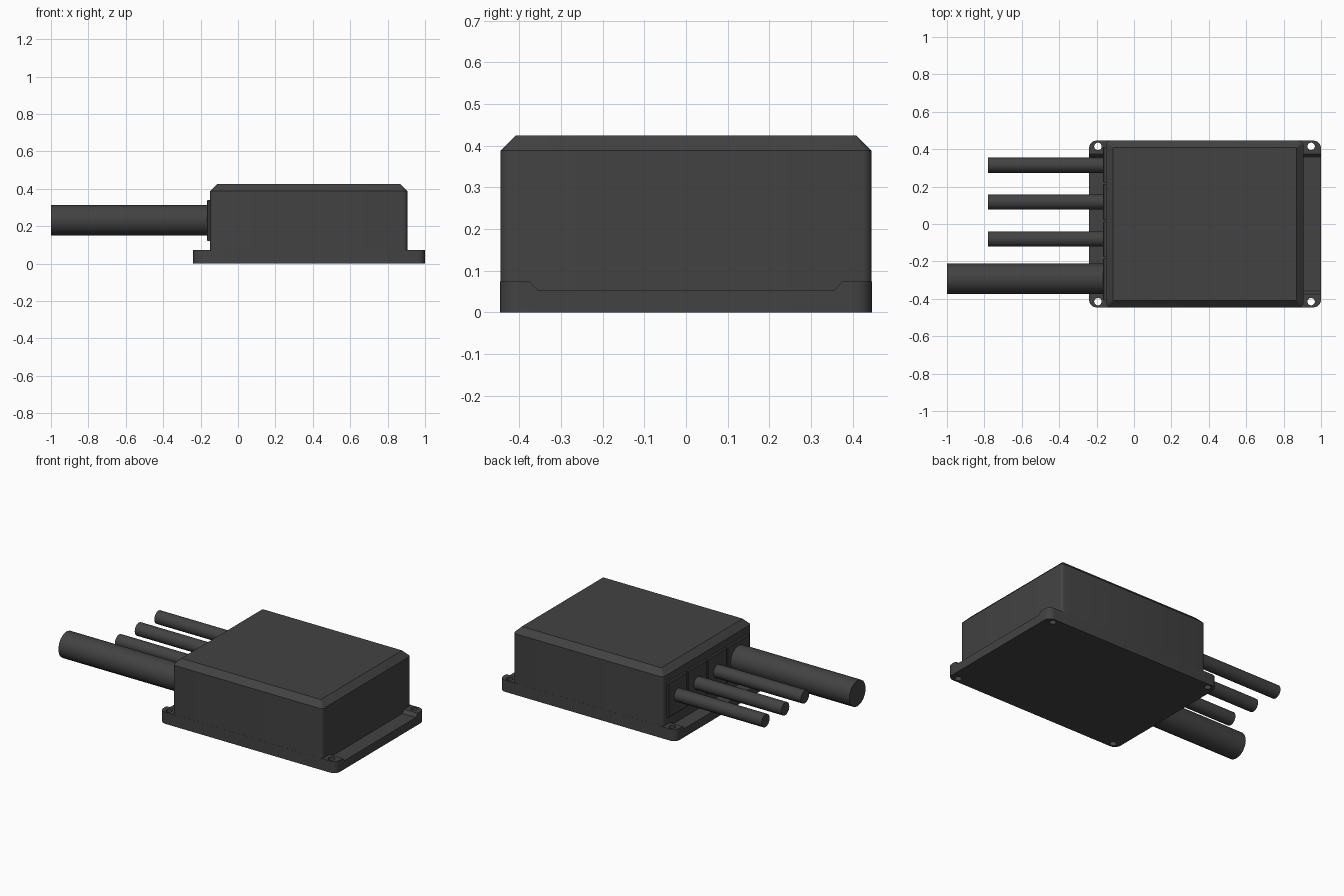
import bpy, bmesh, math
from mathutils import Matrix, Vector

if "Cube" in bpy.data.objects:
    bpy.data.objects.remove(bpy.data.objects["Cube"])

mat = bpy.data.materials.new("dark_plastic")
mat.diffuse_color = (0.055, 0.055, 0.055, 1)
mat.use_nodes = True
mat.node_tree.nodes["Principled BSDF"].inputs["Base Color"].default_value = mat.diffuse_color


def finish(bm, name, smooth=None):
    bmesh.ops.recalc_face_normals(bm, faces=bm.faces)
    me = bpy.data.meshes.new(name)
    bm.to_mesh(me)
    bm.free()
    me.materials.append(mat)
    ob = bpy.data.objects.new(name, me)
    bpy.context.collection.objects.link(ob)
    if smooth:
        bpy.ops.object.select_all(action='DESELECT')
        ob.select_set(True)
        bpy.context.view_layer.objects.active = ob
        bpy.ops.object.shade_smooth_by_angle(angle=math.radians(smooth))
    return ob


def rounded_rect(x0, x1, y0, y1, r, z, n=4):
    pts = []
    for cx, cy, a in ((x1 - r, y1 - r, 0), (x0 + r, y1 - r, 90),
                      (x0 + r, y0 + r, 180), (x1 - r, y0 + r, 270)):
        for i in range(n + 1):
            t = math.radians(a + 90 * i / n)
            pts.append((cx + r * math.cos(t), cy + r * math.sin(t), z))
    return pts


def loft(name, rings, smooth=None):
    bm = bmesh.new()
    loops = [[bm.verts.new(p) for p in ring] for ring in rings]
    for a, b in zip(loops, loops[1:]):
        for i in range(len(a)):
            j = (i + 1) % len(a)
            bm.faces.new((a[i], a[j], b[j], b[i]))
    bm.faces.new(loops[0])
    bm.faces.new(loops[-1])
    return finish(bm, name, smooth)


def cylinder(name, matrix, r, length, sides, smooth=None):
    bm = bmesh.new()
    bmesh.ops.create_cone(bm, cap_ends=True, segments=sides, radius1=r,
                          radius2=r, depth=length, matrix=matrix)
    return finish(bm, name, smooth)


# Base plate: stepped profile swept along x, with rounded corners
half = [(0.446, 0), (0.446, 0.074), (0.375, 0.074), (0.357, 0.054)]
profile = half + [(-y, z) for y, z in reversed(half)]
bm = bmesh.new()
face = bm.faces.new([bm.verts.new((-0.24, y, z)) for y, z in profile])
new = bmesh.ops.extrude_face_region(bm, geom=[face])["geom"]
bmesh.ops.translate(bm, vec=(1.24, 0, 0),
                    verts=[v for v in new if isinstance(v, bmesh.types.BMVert)])
corners = []
for e in bm.edges:
    d = e.verts[0].co - e.verts[1].co
    if abs(d.x) < 1e-5 and abs(d.y) < 1e-5:
        corners.append(e)
bmesh.ops.bevel(bm, geom=corners, offset=0.04, segments=5, profile=0.5,
                affect='EDGES')
base = finish(bm, "base_plate", 30)

# Screw holes through the four corner pads
for x in (-0.193, 0.947):
    for y in (-0.415, 0.415):
        hole = cylinder("screw_hole_cutter", Matrix.Translation((x, y, 0.04)),
                        0.02, 0.3, 20)
        hole.hide_render = True
        hole.hide_set(True)
        hole.display_type = 'WIRE'
        cut = base.modifiers.new("hole", 'BOOLEAN')
        cut.operation = 'DIFFERENCE'
        cut.solver = 'EXACT'
        cut.object = hole

# Housing with chamfered lid edge
loft("housing", [
    rounded_rect(-0.15, 0.905, -0.4455, 0.4455, 0.022, 0.04),
    rounded_rect(-0.15, 0.905, -0.4455, 0.4455, 0.022, 0.388),
    rounded_rect(-0.113, 0.868, -0.4085, 0.4085, 0.004, 0.425)], 30)

# Cable panels on the left wall, bevelled outer edge
splits = [0.415, 0.218, 0.018, -0.18, -0.41]
for top, bottom in zip(splits, splits[1:]):
    y0, y1 = bottom + 0.003, top - 0.003
    rings = []
    for x, s in ((-0.14, 0), (-0.161, 0), (-0.165, 0.004)):
        rings.append([(x, y0 + s, 0.12 + s), (x, y1 - s, 0.12 + s),
                      (x, y1 - s, 0.34 - s), (x, y0 + s, 0.34 - s)])
    loft("cable_panel", rings)

# Cables: three thin, one thick
for y, r, end, name in ((0.315, 0.041, -0.78, "thin_cable"),
                        (0.118, 0.041, -0.78, "thin_cable"),
                        (-0.08, 0.041, -0.78, "thin_cable"),
                        (-0.293, 0.082, -1.0, "thick_cable")):
    length = -0.145 - end
    m = Matrix.Translation((end + length / 2, y, 0.232)) @ Matrix.Rotation(math.pi / 2, 4, 'Y')
    cylinder(name, m, r, length, 16, 30)
